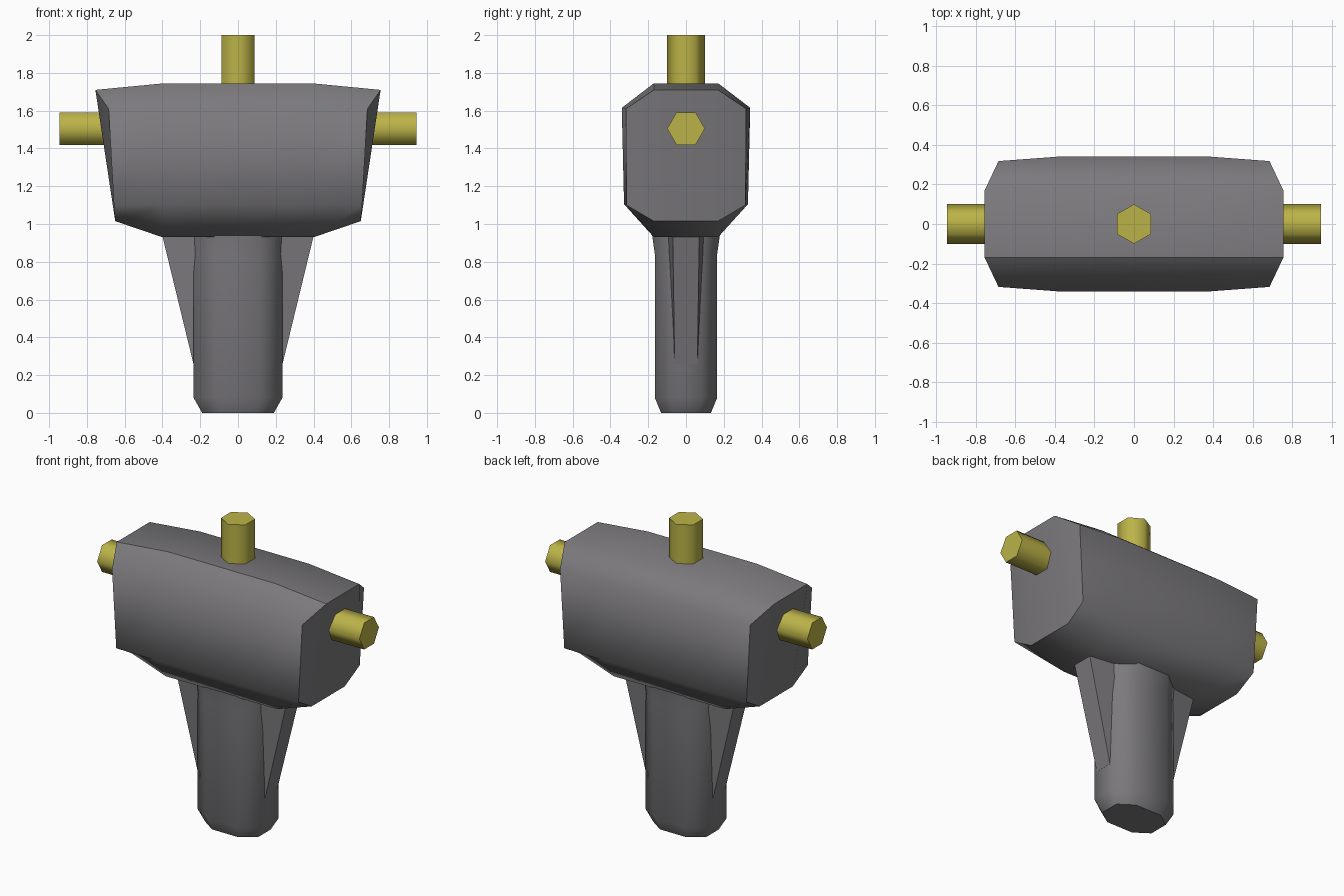
import bpy, bmesh, math
from mathutils import Vector

if "Cube" in bpy.data.objects:
    bpy.data.objects.remove(bpy.data.objects["Cube"])


def material(name, rgb):
    m = bpy.data.materials.new(name)
    m.diffuse_color = (*rgb, 1)
    m.use_nodes = True
    m.node_tree.nodes["Principled BSDF"].inputs["Base Color"].default_value = m.diffuse_color
    return m


GREY = material("dark grey metal", (0.2, 0.193, 0.203))
YELLOW = material("yellow", (0.5, 0.45, 0.065))


def loft(name, rings, mat, caps=True, angle=58, crease=None):
    """Skin a list of equal-length rings; edges above the angle stay sharp."""
    bm = bmesh.new()
    loops = [[bm.verts.new(p) for p in r] for r in rings]
    n = len(rings[0])
    for a, b in zip(loops, loops[1:]):
        for i in range(n):
            j = (i + 1) % n
            bm.faces.new((a[i], a[j], b[j], b[i]))
    for end in (loops[0], loops[-1]):
        if caps:
            bm.faces.new(end)
        else:  # octagonal end folded along its two inner lines
            for q in ((0, 1, 4, 5), (1, 2, 3, 4), (5, 6, 7, 0)):
                bm.faces.new([end[k] for k in q])
    bmesh.ops.recalc_face_normals(bm, faces=bm.faces)
    for f in bm.faces:
        f.smooth = True
    for e in bm.edges:
        e.smooth = e.calc_face_angle(0) < math.radians(angle)
        if crease and crease(e):
            e.smooth = False
    me = bpy.data.meshes.new(name)
    bm.to_mesh(me)
    bm.free()
    me.materials.append(mat)
    ob = bpy.data.objects.new(name, me)
    bpy.context.collection.objects.link(ob)
    return ob


# Head: octagonal cross sections along x, listed top, side, bottom, side
def head_ring(s, top, shoulder, hip, bottom):
    half = [top, shoulder, hip, bottom]      # (x, y, z) on the +y side
    right = [(s * x, y, z) for x, y, z in half]
    left = [(s * x, -y, z) for x, y, z in half]
    return [left[0], right[0], right[1], right[2], right[3], left[3], left[2], left[1]]


END = ((0.755, 0.17, 1.71), (0.685, 0.318, 1.61), (0.657, 0.315, 1.1), (0.65, 0.17, 1.015))
MID = ((0.39, 0.17, 1.745), (0.39, 0.34, 1.615), (0.39, 0.328, 1.105), (0.4, 0.17, 0.93))
loft("hammer_head",
     [head_ring(-1, *END), head_ring(-1, *MID), head_ring(1, *MID), head_ring(1, *END)],
     GREY, caps=False,
     crease=lambda e: all(v.co.z > 1.7 and v.co.y < 0 for v in e.verts))


# Handle: stretched octagon, chamfered at the foot, flared under the head
def handle_ring(z, rx, ry):
    q = [(1, 0.5), (0.5, 1), (-0.5, 1), (-1, 0.5), (-1, -0.5), (-0.5, -1), (0.5, -1), (1, -0.5)]
    return [(x * rx, y * ry, z) for x, y in q]


loft("handle",
     [handle_ring(0, 0.19, 0.132), handle_ring(0.08, 0.235, 0.165),
      handle_ring(0.84, 0.235, 0.165), handle_ring(0.96, 0.237, 0.182)], GREY)

# Tapered braces on both sides of the handle
for s, side in ((1, "right"), (-1, "left")):
    low = [(s * x, y, 0.26) for x, y in ((0.18, -0.065), (0.236, -0.06), (0.236, 0.06), (0.18, 0.065))]
    high = [(s * x, y, 0.935) for x, y in ((0.18, -0.1), (0.4, -0.07), (0.4, 0.07), (0.18, 0.1))]
    loft(side + "_brace", [low, high], GREY)


# Hexagonal pegs on the top and both ends
def peg(name, start, end):
    axis = (Vector(end) - Vector(start)).normalized()
    u = Vector((0, 1, 0))
    w = axis.cross(u)
    ring = [0.1 * (u * math.cos(a) + w * math.sin(a))
            for a in (k * math.pi / 3 for k in range(6))]
    loft(name, [[Vector(c) + r for r in ring] for c in (start, end)], YELLOW, angle=65)


peg("top_peg", (0, 0, 1.70), (0, 0, 2.0))
peg("right_peg", (0.62, 0, 1.505), (0.945, 0, 1.505))
peg("left_peg", (-0.62, 0, 1.505), (-0.945, 0, 1.505))
